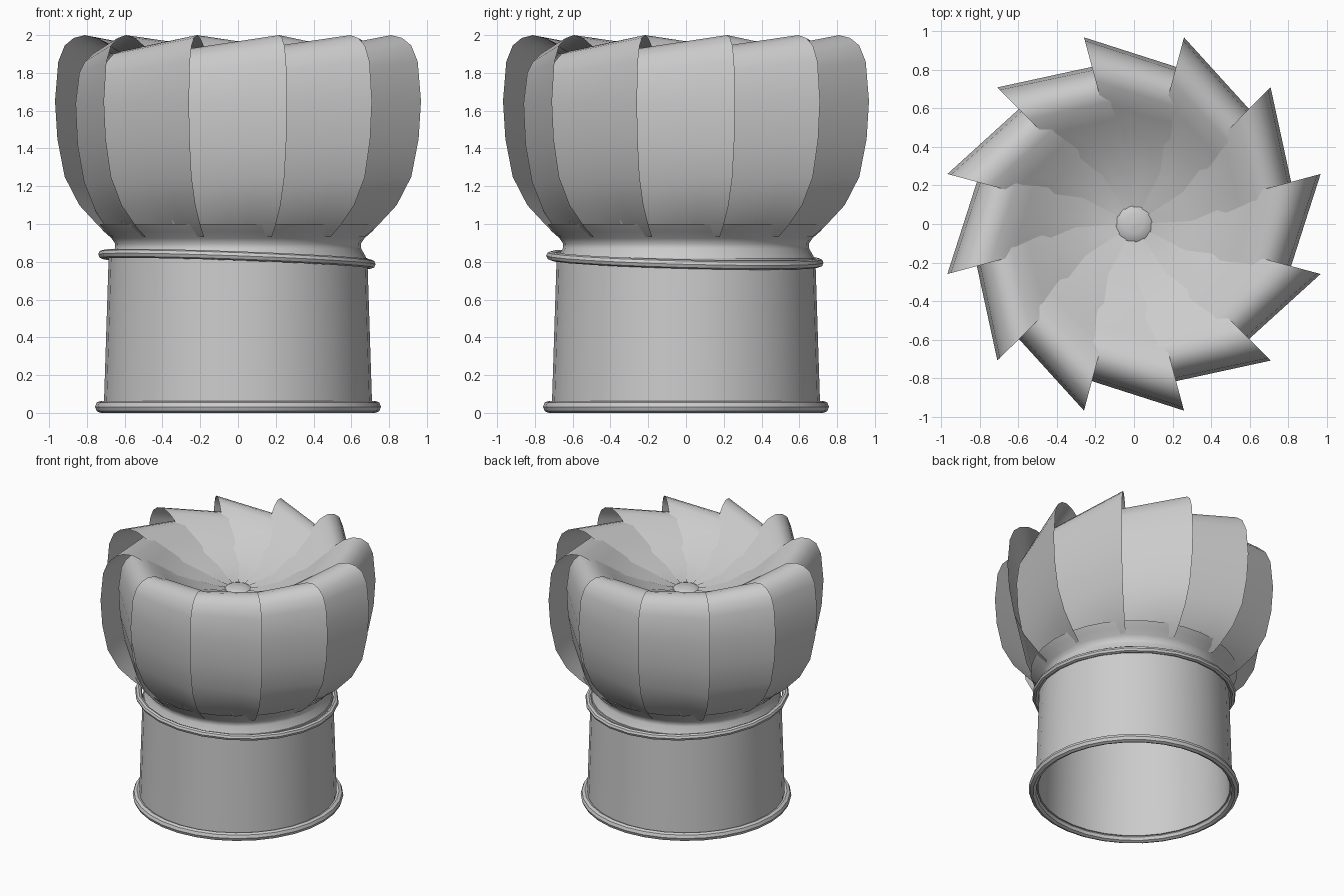
import bpy, bmesh, math
from math import cos, sin, radians, pi

if "Cube" in bpy.data.objects:
    bpy.data.objects.remove(bpy.data.objects["Cube"])

def make_object(name, verts, faces, angle=40):
    me = bpy.data.meshes.new(name)
    me.from_pydata(verts, [], faces)
    bm = bmesh.new()
    bm.from_mesh(me)
    bmesh.ops.remove_doubles(bm, verts=bm.verts, dist=1e-5)
    bmesh.ops.recalc_face_normals(bm, faces=bm.faces)
    bm.to_mesh(me)
    bm.free()
    ob = bpy.data.objects.new(name, me)
    bpy.context.collection.objects.link(ob)
    bpy.ops.object.select_all(action='DESELECT')
    bpy.context.view_layer.objects.active = ob
    ob.select_set(True)
    bpy.ops.object.shade_smooth_by_angle(angle=radians(angle))
    return ob

def lathe(name, profile, n=32, closed=False):
    m = len(profile)
    verts = [(r * cos(2 * pi * i / n), r * sin(2 * pi * i / n), z)
             for i in range(n) for r, z in profile]
    faces = [(i * m + j, (i + 1) % n * m + j,
              (i + 1) % n * m + (j + 1) % m, i * m + (j + 1) % m)
             for i in range(n) for j in range(m if closed else m - 1)]
    return make_object(name, verts, faces)

def tube_section(radius, z, a, b, n=8):
    return [(radius + a * cos(2 * pi * k / n), z + b * sin(2 * pi * k / n)) for k in range(n)]

# Open duct with a thin wall
lathe("duct", [(.71, .04), (.685, .82), (.665, .82), (.69, .04)], closed=True)

# Foot bead and slightly tilted clamp ring
lathe("foot_ring", tube_section(.727, .032, .03, .032), closed=True)
clamp = lathe("clamp_ring", tube_section(.71, 0, .024, .024), n=24, closed=True)
for v in clamp.data.vertices:
    v.co.z += .813 - .036 * v.co.x - .026 * v.co.y
    v.co.x -= .006
    v.co.y -= .006

# Flared neck below the blades
lathe("neck", [(.685, .80), (.675, .83), (.652, .87), (.65, .895), (.67, .925),
               (.71, .96), (.745, 1.0)])

# Twelve overlapping blades: leading and trailing profiles joined by straight chords
lead = [(.06, 1.665), (.15, 1.68), (.3, 1.72), (.5, 1.81), (.65, 1.91), (.77, 1.985),
        (.84, 2.0), (.9, 1.985), (.95, 1.945), (.985, 1.86), (1.003, 1.65),
        (.99, 1.45), (.95, 1.25), (.87, 1.1), (.76, .985), (.69, .93)]
trail = [(.06, 1.655), (.14, 1.665), (.28, 1.70), (.45, 1.77), (.57, 1.845), (.66, 1.9),
         (.72, 1.915), (.77, 1.9), (.81, 1.86), (.84, 1.8), (.86, 1.64),
         (.85, 1.42), (.815, 1.22), (.755, 1.07), (.695, .975), (.665, .93)]
SPAN, STEPS = 44, 4
verts, faces = [], []
for k in range(12):
    for (r1, z1), (r2, z2) in zip(lead, trail):
        swirl = -12 * max(0, min(1, (.6 - r1) / .3))
        a = radians(15 + 30 * k + swirl)
        b = a - radians(SPAN)
        for s in range(STEPS + 1):
            u = s / STEPS
            verts.append((r1 * cos(a) * (1 - u) + r2 * cos(b) * u,
                          r1 * sin(a) * (1 - u) + r2 * sin(b) * u,
                          z1 * (1 - u) + z2 * u))
    w, base = STEPS + 1, k * len(lead) * (STEPS + 1)
    for j in range(len(lead) - 1):
        for s in range(STEPS):
            p = base + j * w + s
            faces.append((p, p + 1, p + w + 1, p + w))
make_object("turbine_blades", verts, faces, 50)

# Small domed hub in the dished top
lathe("hub", [(.001, 1.685), (.05, 1.682), (.085, 1.673), (.1, 1.66)], n=24)
